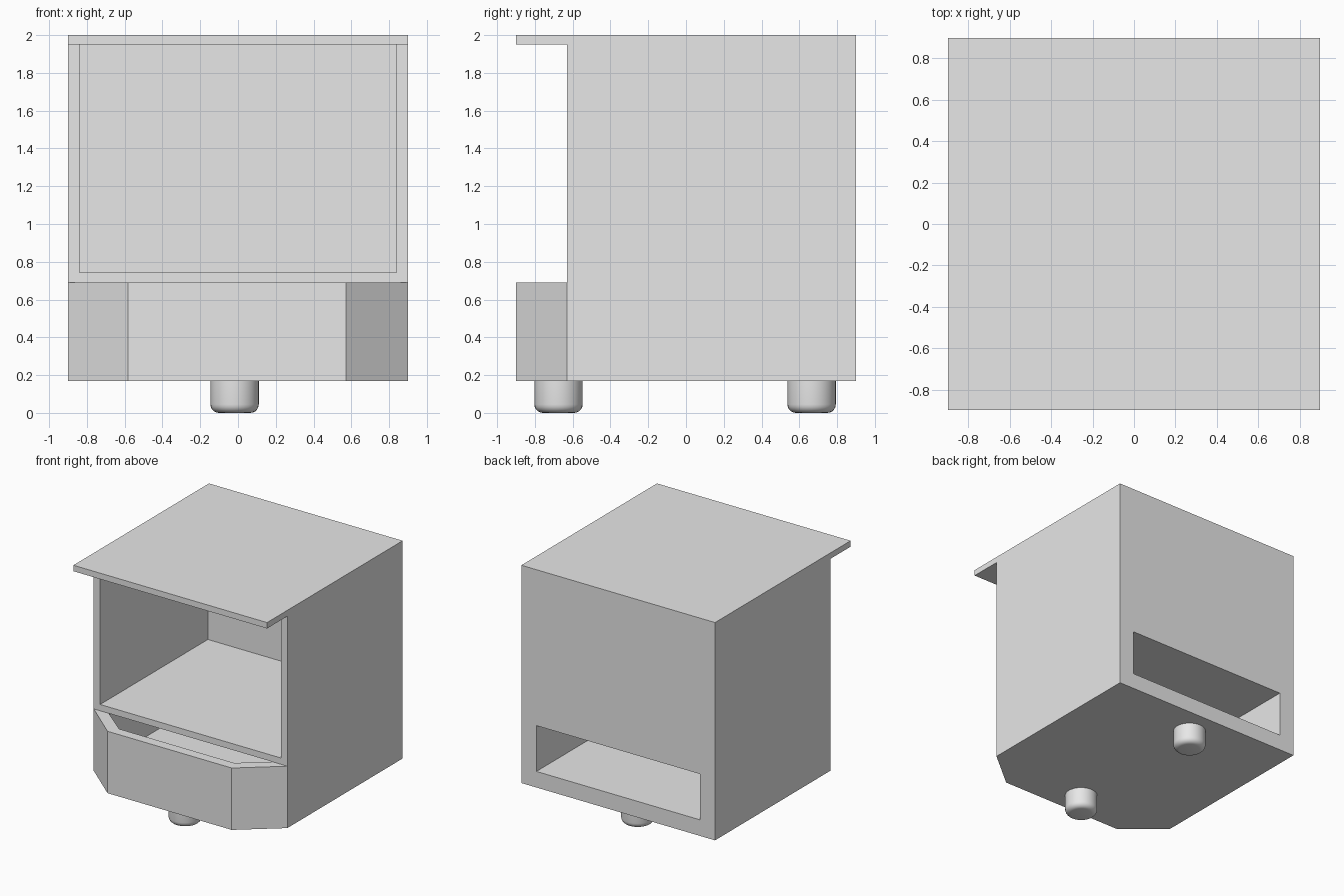
import bpy, bmesh, math

cube = bpy.data.objects.get("Cube")
if cube:
    bpy.data.objects.remove(cube, do_unlink=True)

grey = bpy.data.materials.new("plain_grey")
grey.use_nodes = True
colour = (0.8, 0.8, 0.8, 1)
grey.diffuse_color = colour
grey.node_tree.nodes["Principled BSDF"].inputs["Base Color"].default_value = colour


def add_object(name, bm):
    bmesh.ops.recalc_face_normals(bm, faces=bm.faces)
    mesh = bpy.data.meshes.new(name)
    bm.to_mesh(mesh)
    bm.free()
    mesh.materials.append(grey)
    obj = bpy.data.objects.new(name, mesh)
    bpy.context.collection.objects.link(obj)
    return obj


def prism(name, outline, z0, z1):
    """Upright prism over an outline of (x, y) points."""
    bm = bmesh.new()
    face = bm.faces.new([bm.verts.new((x, y, z0)) for x, y in outline])
    top = bmesh.ops.extrude_face_region(bm, geom=[face])["geom"]
    verts = [v for v in top if isinstance(v, bmesh.types.BMVert)]
    bmesh.ops.translate(bm, vec=(0, 0, z1 - z0), verts=verts)
    return add_object(name, bm)


def rect(half, y0, y1):
    return [(-half, y0), (half, y0), (half, y1), (-half, y1)]


def activate(obj):
    bpy.ops.object.select_all(action='DESELECT')
    obj.select_set(True)
    bpy.context.view_layer.objects.active = obj


def carve(obj, cutter):
    cutter.hide_render = True
    mod = obj.modifiers.new("carve", 'BOOLEAN')
    mod.operation, mod.solver, mod.object = 'DIFFERENCE', 'EXACT', cutter
    activate(obj)
    bpy.ops.object.modifier_apply(modifier=mod.name)
    bpy.data.objects.remove(cutter, do_unlink=True)


W, FRONT, BASE, SHELF, LID = 0.9, -0.63, 0.17, 0.69, 1.95

# Cabinet block, with the gap between the overhanging lid and the tray
cabinet = prism("cabinet", rect(W, -W, W), BASE, 2)
carve(cabinet, prism("gap_cutter", rect(1.2, -1.2, FRONT), SHELF, LID))

# Slanted corners of the front tray
for side, nose in ((-1, 0.583), (1, 0.572)):
    dx, dy = W - nose, FRONT + W
    wedge = [(W + dx, FRONT + dy), (nose - dx, -W - dy), (1.4, -1.4)]
    carve(cabinet, prism("corner_cutter", [(side * x, y) for x, y in wedge], 0, 0.8))

# Upper compartment, closed at the back
carve(cabinet, prism("compartment_cutter", rect(0.84, -0.8, 0.8), 0.743, LID))

# Lower passage, open at the back and at the top of the tray
passage = [(-0.76, 1.1), (-0.76, FRONT), (-0.535, -0.815),
           (0.535, -0.815), (0.76, FRONT), (0.76, 1.1)]
carve(cabinet, prism("passage_cutter", passage, 0.305, SHELF))

# Rounded feet on the centre line
for name, y in (("front_foot", -0.675), ("back_foot", 0.665)):
    bm = bmesh.new()
    bmesh.ops.create_cone(bm, cap_ends=True, segments=32, radius1=0.128,
                          radius2=0.128, depth=BASE)
    rim = [e for e in bm.edges if all(v.co.z < 0 for v in e.verts)]
    bmesh.ops.bevel(bm, geom=rim, offset=0.045, segments=5, profile=0.5, affect='EDGES')
    bmesh.ops.translate(bm, vec=(-0.018, y, BASE / 2), verts=bm.verts)
    activate(add_object(name, bm))
    bpy.ops.object.shade_smooth_by_angle(angle=math.radians(35))
